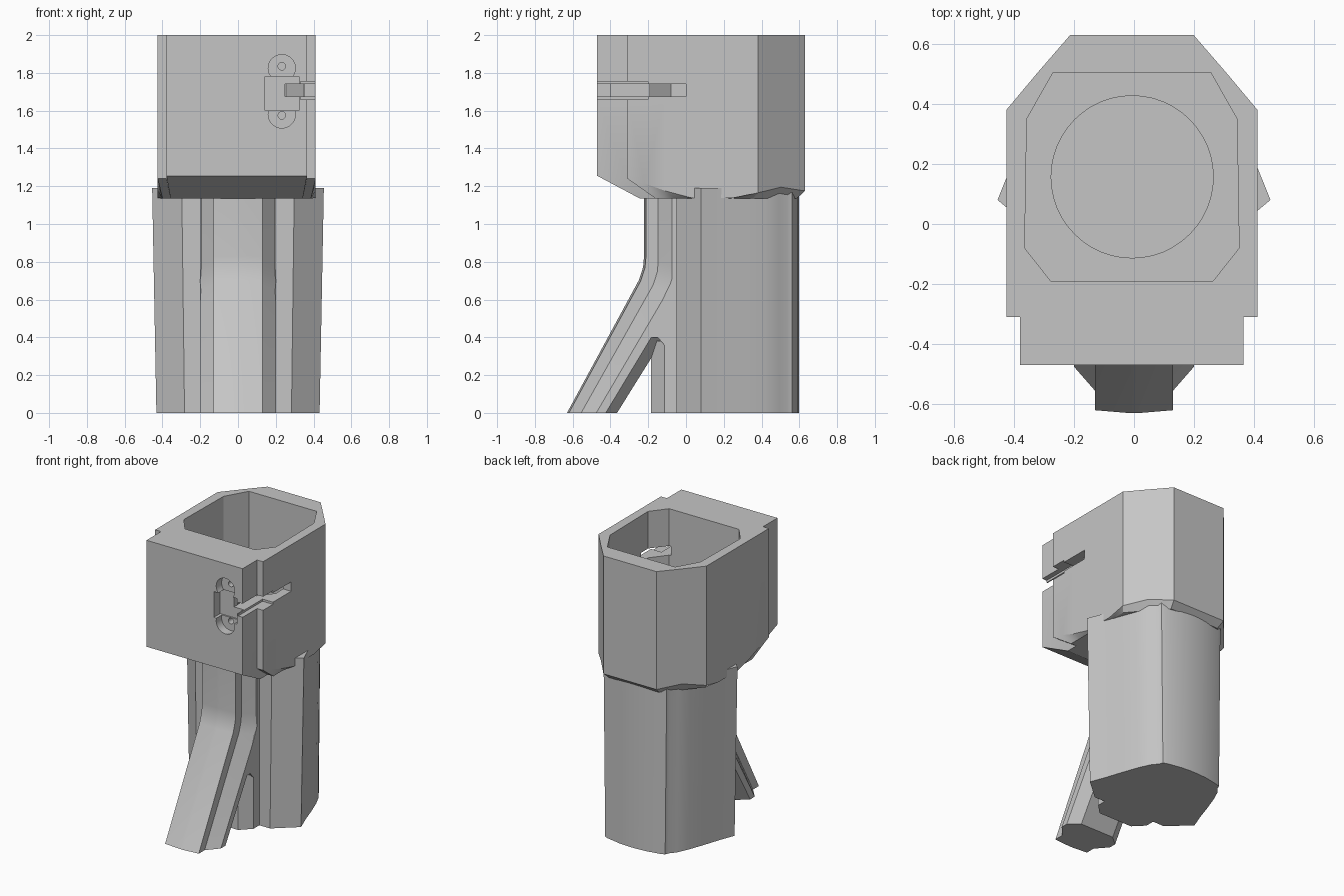
import bpy, bmesh, math
from mathutils import Vector

if "Cube" in bpy.data.objects:
    bpy.data.objects.remove(bpy.data.objects["Cube"], do_unlink=True)

grey = bpy.data.materials.new("plain grey")
grey.use_nodes = True
COLOUR = (0.56, 0.56, 0.56, 1)
grey.diffuse_color = COLOUR
grey.node_tree.nodes["Principled BSDF"].inputs["Base Color"].default_value = COLOUR


def loft(name, rings):
    """Skin closed rings of equal length and cap both ends."""
    bm = bmesh.new()
    loops = [[bm.verts.new(p) for p in ring] for ring in rings]
    n = len(loops[0])
    for a, b in zip(loops, loops[1:]):
        for i in range(n):
            j = (i + 1) % n
            bm.faces.new((a[i], a[j], b[j], b[i]))
    bm.faces.new(loops[0][::-1])
    bm.faces.new(loops[-1])
    bmesh.ops.recalc_face_normals(bm, faces=bm.faces)
    mesh = bpy.data.meshes.new(name)
    bm.to_mesh(mesh)
    bm.free()
    mesh.materials.append(grey)
    ob = bpy.data.objects.new(name, mesh)
    bpy.context.collection.objects.link(ob)
    return ob


def mirrored(half, shift=0.0):
    """Complete a right-hand half outline, listed front to back."""
    left = [(-p[0], *p[1:]) for p in reversed(half)]
    return [Vector((p[0] + shift, *p[1:])) for p in list(half) + left]


def prism(name, half, z0, z1, shift=0.0):
    return loft(name, [mirrored([(x, y, z) for x, y in half], shift) for z in (z0, z1)])


def box(name, x0, x1, y0, y1, z0, z1):
    return loft(name, [[(x0, y0, z), (x1, y0, z), (x1, y1, z), (x0, y1, z)] for z in (z0, z1)])


def disc(name, r, centre, axis, length, sides=32):
    """Round cutter running along +y or +z from its centre."""
    cx, cy, cz = centre
    rings = []
    for d in (0, length):
        ring = []
        for i in range(sides):
            t = math.tau * i / sides
            u, v = r * math.cos(t), r * math.sin(t)
            ring.append((cx + u, cy + v, cz + d) if axis == "z" else (cx + u, cy + d, cz + v))
        rings.append(ring)
    return loft(name, rings)


def cut(target, cutter):
    mod = target.modifiers.new("cut", "BOOLEAN")
    mod.operation = "DIFFERENCE"
    mod.solver = "EXACT"
    mod.object = cutter
    bpy.context.view_layer.objects.active = target
    bpy.ops.object.modifier_apply(modifier=mod.name)


# Head: stepped, chamfered block whose underside sweeps in to the handle
head_half = [(0.372, -0.47, 1.255), (0.372, -0.31, 1.24), (0.418, -0.31, 1.24),
             (0.418, -0.22, 1.215), (0.418, -0.11, 1.175), (0.418, 0.03, 1.138),
             (0.418, 0.25, 1.138), (0.418, 0.38, 1.165), (0.315, 0.503, 1.195), (0.205, 0.63, 1.175)]
under = [(x * 0.94, y * (0.52 if y < 0 else 0.93), 1.135) for x, y, z in head_half]
top = [(x, y, 2.0) for x, y, z in head_half]
head = loft("head", [mirrored(r, -0.007) for r in (under, head_half, top)])

# Handle body: tapered, with side ridges, rounded flanks and rear corner ribs
body_half = [(0.2, -0.05), (0.283, -0.05), (0.432, 0.08), (0.39, 0.19), (0.35, 0.31),
             (0.31, 0.42), (0.275, 0.495), (0.24, 0.537), (0.232, 0.562),
             (0.205, 0.572), (0.1, 0.592), (0.03, 0.597)]
body = loft("handle_body", [mirrored([(x * s, y, z) for x, y in body_half])
                            for z, s in ((0, 1.0), (1.19, 1.052))])

# Front strut: flanged section, upright above the knee and raked below
section = [(0.01, -0.005), (0.13, 0.005), (0.13, 0.07), (0.2, 0.15), (0.2, 0.2), (0.13, 0.26)]
path = [(-0.625, 0, 0), (-0.245, 0.7, -0.35), (-0.222, 0.77, -0.35),
        (-0.217, 0.83, -0.35), (-0.217, 1.17, 0)]
strut = loft("front_strut", [mirrored([(x, y + d, z + k * d) for x, d in section])
                             for y, z, k in path])

# Web joining strut and handle above the gap
web_side = [(-0.24, 0.36), (-0.2, 0.4), (-0.15, 0.4), (-0.115, 0.36), (0.02, 0.36),
            (0.02, 1.16), (-0.075, 1.16), (-0.075, 0.7)]
web = loft("strut_web", [[(x, y, z) for y, z in web_side] for x in (-0.2, 0.2)])

# Rib on the handle below the web
rib = prism("front_rib", [(0.13, -0.185), (0.2, -0.115), (0.2, 0.02)], 0, 0.38)

parts = [head, body, strut, web, rib]

# Cutters: top cavity, round bore, latch recess and side slots
cavity = prism("cavity_cutter", [(0.27, -0.19), (0.357, -0.08), (0.35, 0.35), (0.262, 0.505)],
               1.25, 2.1, -0.007)
bore = disc("bore_cutter", 0.27, (-0.006, 0.157, 0.15), "z", 1.2, 48)
recess_x = 0.232
cutters = [cavity, bore,
           box("recess_cutter", recess_x - 0.09, recess_x + 0.09, -0.6, -0.4, 1.6, 1.78),
           box("side_step_cutter", 0.33, 0.6, -0.6, -0.2, 1.66, 1.755),
           box("lever_slot_cutter", 0.25, 0.6, -0.6, 0.0, 1.675, 1.74)]
for z, hole_z in ((1.58, 1.575), (1.825, 1.835)):
    cutters.append(disc("recess_end_cutter", 0.072, (recess_x, -0.6, z), "y", 0.19))
    cutters.append(disc("screw_hole_cutter", 0.02, (recess_x, -0.45, hole_z), "y", 0.1, 16))

for cutter in cutters:
    cut(head, cutter)
for part in parts[1:]:
    cut(part, bore)
for cutter in cutters:
    bpy.data.objects.remove(cutter, do_unlink=True)

# Smooth shading with crisp edges
bpy.ops.object.select_all(action="DESELECT")
for part in parts:
    part.select_set(True)
bpy.context.view_layer.objects.active = head
bpy.ops.object.shade_smooth_by_angle(angle=math.radians(25))
